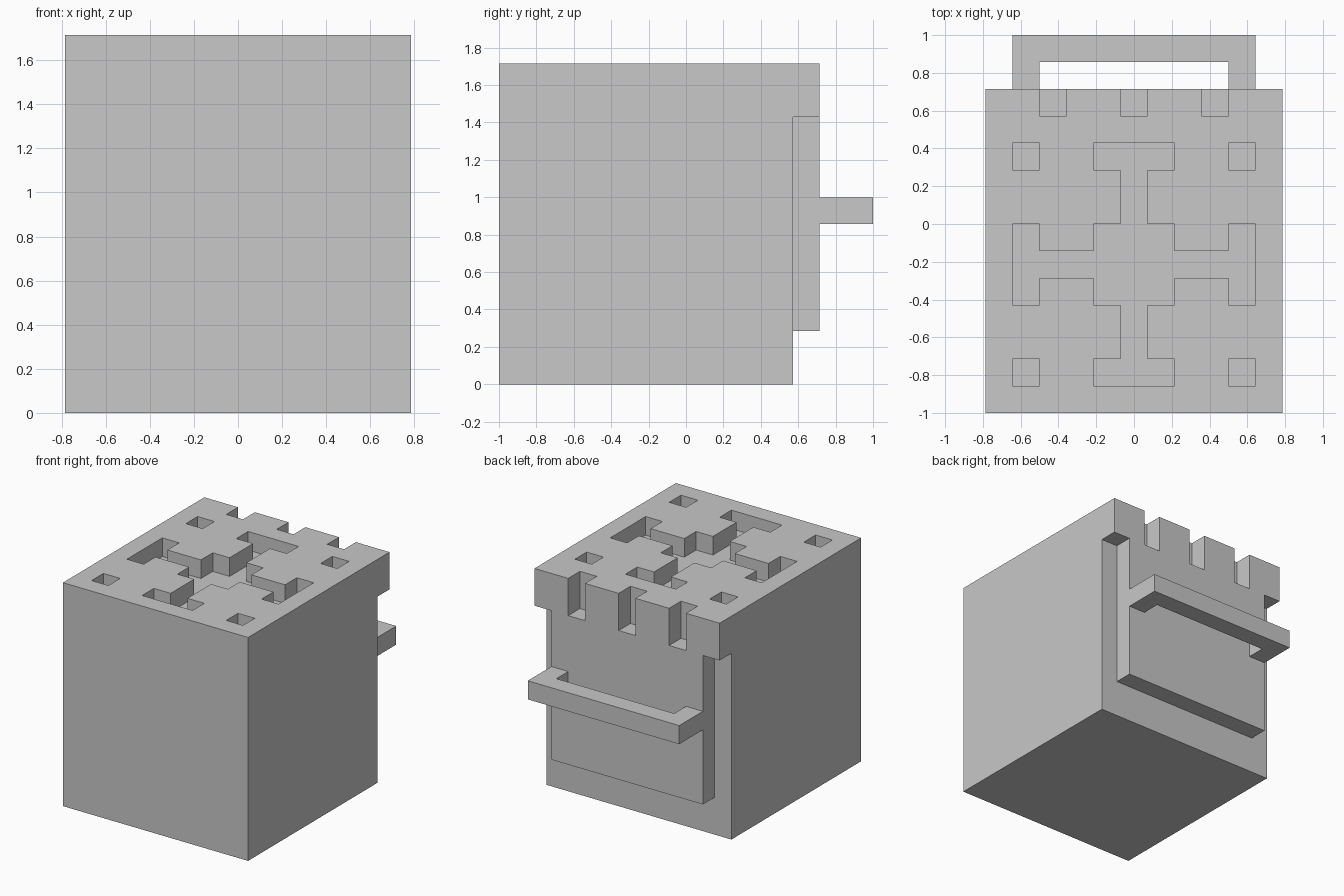
import bpy
import bmesh
from mathutils import Vector

U = 1 / 7  # one block unit

cube = bpy.data.objects.get("Cube")
if cube:
    bpy.data.objects.remove(cube, do_unlink=True)

GREY = (0.58, 0.58, 0.58, 1)
grey = bpy.data.materials.new("plain grey")
grey.use_nodes = True
grey.diffuse_color = GREY
grey.node_tree.nodes["Principled BSDF"].inputs["Base Color"].default_value = GREY


def prism(name, outline, z0, z1):
    """Extrude a flat outline (in block units) from z0 to z1."""
    bm = bmesh.new()
    base = bm.faces.new([bm.verts.new((x * U, y * U, z0 * U)) for x, y in outline])
    top = bmesh.ops.extrude_face_region(bm, geom=[base])["geom"]
    bmesh.ops.translate(bm, vec=Vector((0, 0, (z1 - z0) * U)),
                        verts=[v for v in top if isinstance(v, bmesh.types.BMVert)])
    bmesh.ops.recalc_face_normals(bm, faces=bm.faces)
    mesh = bpy.data.meshes.new(name)
    bm.to_mesh(mesh)
    bm.free()
    mesh.materials.append(grey)
    obj = bpy.data.objects.new(name, mesh)
    bpy.context.collection.objects.link(obj)
    return obj


def box(name, x0, x1, y0, y1, z0, z1):
    return prism(name, [(x0, y0), (x1, y0), (x1, y1), (x0, y1)], z0, z1)


def mirrored(half):
    """Close a +x half outline with its reflection."""
    return half + [(-x, y) for x, y in reversed(half)]


def carve(target, cutter):
    mod = target.modifiers.new("carve", "BOOLEAN")
    mod.operation = "DIFFERENCE"
    mod.solver = "EXACT"
    mod.object = cutter
    bpy.context.view_layer.objects.active = target
    bpy.ops.object.modifier_apply(modifier=mod.name)
    bpy.data.objects.remove(cutter, do_unlink=True)


# Main block
body = box("body", -5.5, 5.5, -7, 4, 0, 12)

# Branching recess in the top
recess = mirrored([(1.5, -6), (1.5, -5), (0.5, -5), (0.5, -3), (1.5, -3), (1.5, -2),
                   (3.5, -2), (3.5, -3), (4.5, -3), (4.5, 0), (3.5, 0), (3.5, -1),
                   (1.5, -1), (1.5, 0), (0.5, 0), (0.5, 2), (1.5, 2), (1.5, 3)])
carve(body, prism("recess_cutter", recess, 11, 13))

# Square corner holes in the top
for x in (-4, 4):
    for y in (-5.5, 2.5):
        carve(body, box("hole_cutter", x - 0.5, x + 0.5, y - 0.5, y + 0.5, 11, 13))

# Notched rim overhanging the back
for i, x in enumerate((-5.5, -2.5, 0.5, 3.5)):
    box(f"rim_tooth_{i + 1}", x, x + 2, 4, 5, 10, 12)

# Back door with its U-shaped handle
box("door", -4.5, 4.5, 4, 5, 2, 10)
prism("door_handle", mirrored([(3.5, 6), (3.5, 5), (4.5, 5), (4.5, 7)]), 6, 7)
